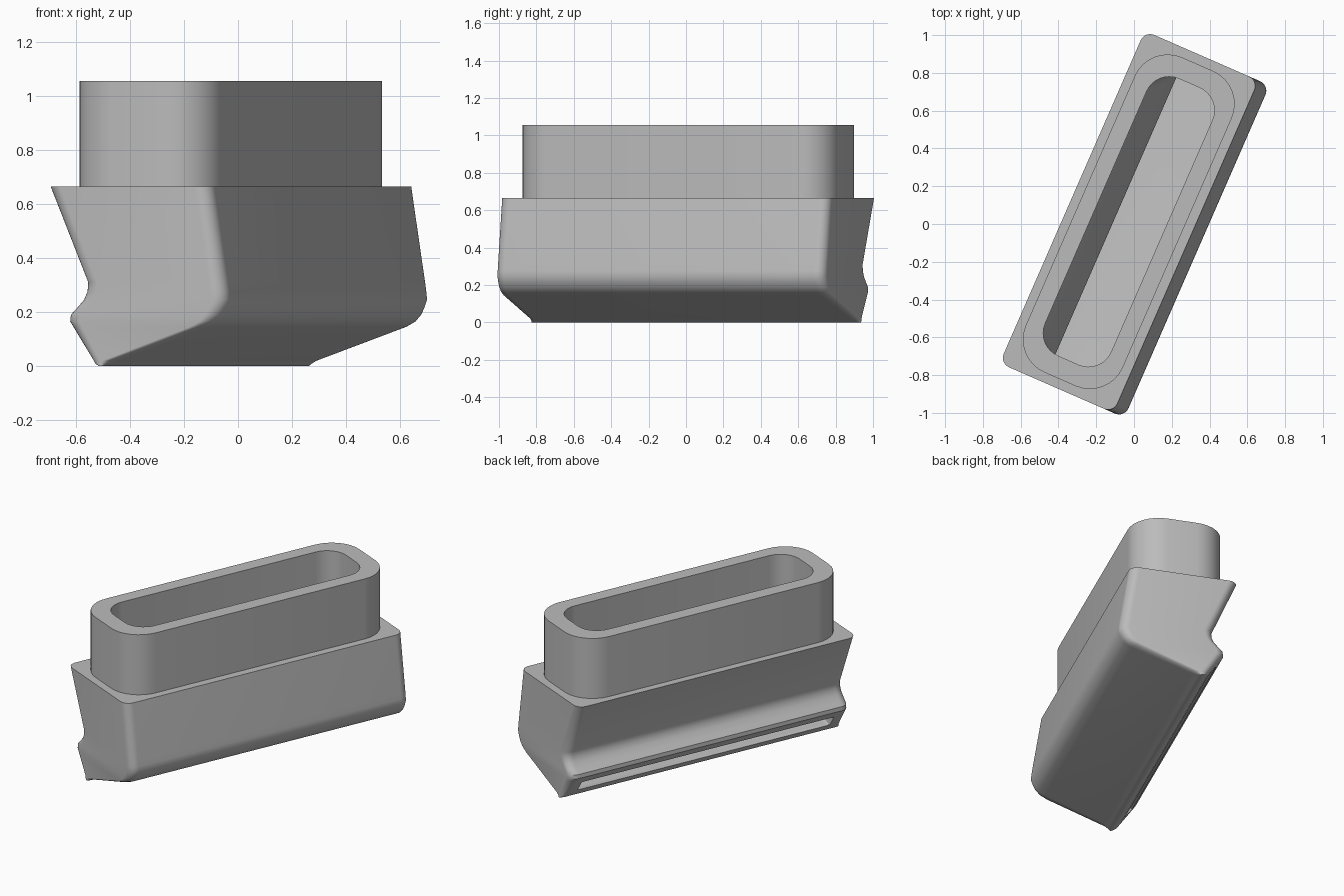
import bpy, bmesh, math

if "Cube" in bpy.data.objects:
    bpy.data.objects.remove(bpy.data.objects["Cube"], do_unlink=True)

TURN = math.radians(-23.6)
CORNER_STEPS = 8

grey = bpy.data.materials.new("light grey plastic")
grey.use_nodes = True
colour = (0.5, 0.5, 0.5, 1)
grey.diffuse_color = colour
grey.node_tree.nodes["Principled BSDF"].inputs["Base Color"].default_value = colour


def ring(bm, z, left, right, half_len, radius):
    """Rounded rectangle at height z."""
    r = min(radius, (right - left) * 0.45)
    corners = [(right - r, half_len - r), (left + r, half_len - r),
               (left + r, r - half_len), (right - r, r - half_len)]
    verts = []
    for q, (cx, cy) in enumerate(corners):
        for i in range(CORNER_STEPS + 1):
            a = math.pi / 2 * (q + i / CORNER_STEPS)
            verts.append(bm.verts.new((cx + r * math.cos(a), cy + r * math.sin(a), z)))
    return verts


def loft(name, sections, closed=False):
    """Skin stacked rings; closed joins last to first, otherwise caps are added."""
    bm = bmesh.new()
    rings = [ring(bm, *s) for s in sections]
    pairs = list(zip(rings, rings[1:]))
    if closed:
        pairs.append((rings[-1], rings[0]))
    else:
        bm.faces.new(rings[0])
        bm.faces.new(rings[-1])
    n = len(rings[0])
    for a, b in pairs:
        for i in range(n):
            j = (i + 1) % n
            bm.faces.new((a[i], a[j], b[j], b[i]))
    bmesh.ops.recalc_face_normals(bm, faces=bm.faces)
    mesh = bpy.data.meshes.new(name)
    bm.to_mesh(mesh)
    bm.free()
    mesh.materials.append(grey)
    ob = bpy.data.objects.new(name, mesh)
    ob.rotation_euler.z = TURN
    bpy.context.collection.objects.link(ob)
    return ob


def activate(ob):
    bpy.ops.object.select_all(action="DESELECT")
    ob.select_set(True)
    bpy.context.view_layer.objects.active = ob


# Nozzle body: slanted underside, lip and concave notch on the left wall
outline = [(0, -0.145, -0.13), (0.008, -0.165, -0.115), (0.02, -0.178, -0.086),
           (0.145, -0.265, 0.28), (0.165, -0.278, 0.318), (0.19, -0.275, 0.34),
           (0.215, -0.25, 0.353), (0.245, -0.222, 0.364), (0.275, -0.208, 0.361),
           (0.31, -0.205, 0.356), (0.665, -0.357, 0.30)]
body = loft("nozzle_body", [(z, l, r, 0.96, 0.055) for z, l, r in outline])

# Inner channel, leading from the collar down to the outlet slot
channel = [(0.05, -0.33, -0.17, 0.87, 0.03), (0.115, -0.33, 0.02, 0.87, 0.03),
           (0.125, -0.2, 0.045, 0.87, 0.03), (0.2, -0.14, 0.24, 0.87, 0.05),
           (0.27, -0.11, 0.285, 0.87, 0.06), (0.31, -0.105, 0.275, 0.87, 0.07),
           (0.6, -0.22, 0.16, 0.8, 0.13), (0.75, -0.22, 0.16, 0.8, 0.13)]
cutter = loft("channel_cutter", channel)
cutter.hide_render = True
cut = body.modifiers.new("channel", "BOOLEAN")
cut.operation = "DIFFERENCE"
cut.solver = "EXACT"
cut.object = cutter
activate(body)
bpy.ops.object.modifier_apply(modifier=cut.name)
bpy.data.objects.remove(cutter, do_unlink=True)

# Hollow collar on top
outer = (-0.31, 0.25, 0.91, 0.19)
inner = (-0.22, 0.16, 0.8, 0.13)
collar = loft("collar", [(0.66, *outer), (1.055, *outer), (1.055, *inner), (0.66, *inner)],
              closed=True)

for ob in (body, collar):
    activate(ob)
    bpy.ops.object.shade_smooth_by_angle(angle=math.radians(30))
